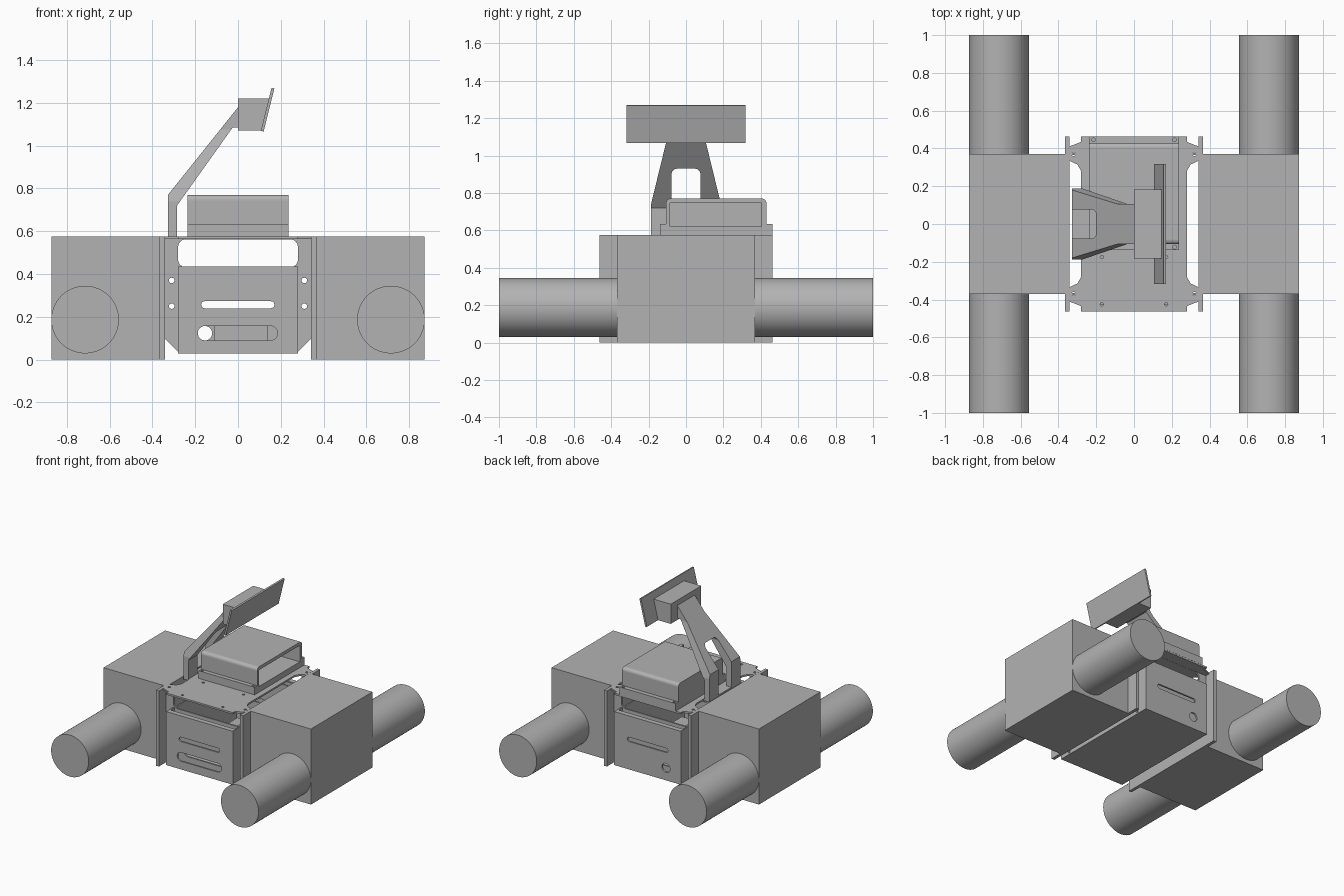
import bpy
import bmesh
from math import cos, sin, pi
from mathutils import Vector

if "Cube" in bpy.data.objects:
    bpy.data.objects.remove(bpy.data.objects["Cube"])

grey = bpy.data.materials.new("plain grey")
grey.use_nodes = True
GREY = (0.45, 0.45, 0.45, 1)
grey.diffuse_color = GREY
grey.node_tree.nodes["Principled BSDF"].inputs["Base Color"].default_value = GREY


def prism(name, profile, axis, lo, hi):
    """Extrude a closed 2D profile along an axis; the other axes keep their order."""
    bm = bmesh.new()
    verts = []
    for a, b in profile:
        co = [a, b]
        co.insert("xyz".index(axis), lo)
        verts.append(bm.verts.new(co))
    face = bm.faces.new(verts)
    new = bmesh.ops.extrude_face_region(bm, geom=[face])["geom"]
    shift = Vector([hi - lo if c == axis else 0 for c in "xyz"])
    bmesh.ops.translate(bm, vec=shift, verts=[v for v in new if isinstance(v, bmesh.types.BMVert)])
    bmesh.ops.recalc_face_normals(bm, faces=bm.faces)
    mesh = bpy.data.meshes.new(name)
    bm.to_mesh(mesh)
    bm.free()
    mesh.materials.append(grey)
    obj = bpy.data.objects.new(name, mesh)
    bpy.context.collection.objects.link(obj)
    return obj


def rect(a0, a1, b0, b1):
    return [(a0, b0), (a1, b0), (a1, b1), (a0, b1)]


def rounded(a0, a1, b0, b1, r, steps=6):
    corners = [(a1 - r, b1 - r), (a0 + r, b1 - r), (a0 + r, b0 + r), (a1 - r, b0 + r)]
    return [(ca + r * cos((i + k / steps) * pi / 2), cb + r * sin((i + k / steps) * pi / 2))
            for i, (ca, cb) in enumerate(corners) for k in range(steps + 1)]


def circle(a, b, r, n=16):
    return [(a + r * cos(2 * pi * i / n), b + r * sin(2 * pi * i / n)) for i in range(n)]


def box(name, x0, x1, y0, y1, z0, z1):
    return prism(name, rect(x0, x1, y0, y1), "z", z0, z1)


def carve(obj, axis, lo, hi, profiles, operation="DIFFERENCE"):
    """Boolean each profile with the object, then drop the cutter."""
    for profile in profiles:
        cutter = prism("cutter", profile, axis, lo, hi)
        cutter.hide_render = True
        mod = obj.modifiers.new("cut", "BOOLEAN")
        mod.operation = operation
        mod.solver = "EXACT"
        mod.object = cutter
        graph = bpy.context.evaluated_depsgraph_get()
        mesh = bpy.data.meshes.new_from_object(obj.evaluated_get(graph))
        obj.modifiers.clear()
        obj.data = mesh
        bpy.data.objects.remove(cutter)


def smooth(obj):
    bpy.ops.object.select_all(action="DESELECT")
    obj.select_set(True)
    bpy.context.view_layer.objects.active = obj
    bpy.ops.object.shade_smooth_by_angle()


# Side housings, mounting flanges and wheel rollers
for s, side in ((1, "left"), (-1, "right")):
    box(side + "_housing", *sorted((s * 0.36, s * 0.873)), -0.37, 0.37, 0, 0.575)
    box(side + "_flange", *sorted((s * 0.342, s * 0.366)), -0.463, 0.463, 0, 0.575)
    for t, end in ((-1, "front"), (1, "rear")):
        roller = prism(f"{end}_{side}_roller", circle(s * 0.715, 0.187, 0.158, 64),
                       "y", *sorted((t * 0.365, t * 1.0)))
        smooth(roller)

# Lower tray: floor, low side walls and end panels
box("tray_floor", -0.28, 0.28, -0.462, 0.462, 0.028, 0.04)
for s, side in ((1, "left"), (-1, "right")):
    box(side + "_tray_wall", *sorted((s * 0.27, s * 0.28)), -0.455, 0.455, 0.03, 0.435)
long_slot = rounded(-0.172, 0.17, 0.24, 0.273, 0.016)
wide_slot = rounded(-0.188, 0.185, 0.09, 0.157, 0.033)
for t, end, low_hole in ((-1, "front", wide_slot), (1, "rear", circle(-0.155, 0.123, 0.034, 24))):
    panel = prism(end + "_panel", rect(-0.28, 0.28, 0.028, 0.435), "y", *sorted((t * 0.45, t * 0.463)))
    carve(panel, "y", -1, 1, [long_slot, low_hole])
    box(end + "_panel_lip", -0.28, 0.28, *sorted((t * 0.425, t * 0.455)), 0.425, 0.435)

    # Cross plates that tie the flanges together
    outline = [(-0.343, 0.1), (-0.275, 0.032), (0.275, 0.032), (0.343, 0.1), (0.343, 0.57), (-0.343, 0.57)]
    plate = prism(end + "_cross_plate", outline, "y", *sorted((t * 0.365, t * 0.377)))
    bolts = [circle(x, z, 0.013) for x in (-0.31, 0.31) for z in (0.25, 0.37)]
    carve(plate, "y", -1, 1, [rounded(-0.28, 0.28, 0.432, 0.562, 0.035), long_slot, wide_slot] + bolts)

# Equipment block inside the tray
box("inner_block", -0.11, 0.14, -0.15, 0.15, 0.035, 0.2)

# Top deck with tapered corner tabs and a tab under the arm
deck = box("top_deck", -0.28, 0.28, -0.462, 0.462, 0.563, 0.576)
tabs = [[(s * 0.27, t * 0.28), (s * 0.28, t * 0.28), (s * 0.3, t * 0.315), (s * 0.343, t * 0.335),
         (s * 0.343, t * 0.41), (s * 0.28, t * 0.435), (s * 0.27, t * 0.435)]
        for s in (-1, 1) for t in (-1, 1)]
carve(deck, "z", 0.563, 0.576, tabs + [rect(-0.328, -0.27, -0.187, 0.187)], "UNION")
holes = [circle(x, y, 0.009, 12) for x in (-0.17, 0.17) for y in (-0.175, -0.425)]
holes += [circle(x, y, 0.01, 12) for x in (-0.32, 0.32) for y in (-0.37, 0.37)]
carve(deck, "z", 0.5, 0.7, holes)

# Instrument case: stepped base below, rounded shell open on one end
base = prism("case_base", rect(-0.138, 0.463, 0.575, 0.634), "x", -0.237, 0.237)
shell = prism("case_shell", rounded(-0.107, 0.43, 0.58, 0.77, 0.025), "x", -0.237, 0.237)
for part in (base, shell):
    carve(part, "x", -0.212, 0.3, [rect(-0.085, 0.405, 0.62, 0.745)])
carve(base, "z", 0.6, 0.7, [circle(x, y, 0.01, 12) for x in (-0.215, 0.215) for y in (-0.122, 0.446)])

# Bent arm, tapered toward the head and split into two legs
arm_side = [(-0.328, 0.57), (-0.285, 0.57), (-0.285, 0.72), (-0.025, 1.085), (0, 1.085),
            (0, 1.18), (-0.328, 0.77)]
arm = prism("arm", arm_side, "y", -0.187, 0.187)
taper = [(-0.187, 0.5), (0.187, 0.5), (0.187, 0.74), (0.105, 1.075), (0.105, 1.25),
         (-0.105, 1.25), (-0.105, 1.075), (-0.187, 0.74)]
carve(arm, "x", -0.5, 0.2, [taper], "INTERSECT")
carve(arm, "x", -0.5, 0.2, [rounded(-0.077, 0.077, 0.4, 0.93, 0.03)])

# Head and tilted screen
prism("screen_head", [(0, 1.07), (0.11, 1.07), (0.15, 1.22), (0, 1.22)], "y", -0.183, 0.183)
prism("screen", [(0.107, 1.07), (0.12, 1.066), (0.17, 1.268), (0.157, 1.271)], "y", -0.318, 0.318)
